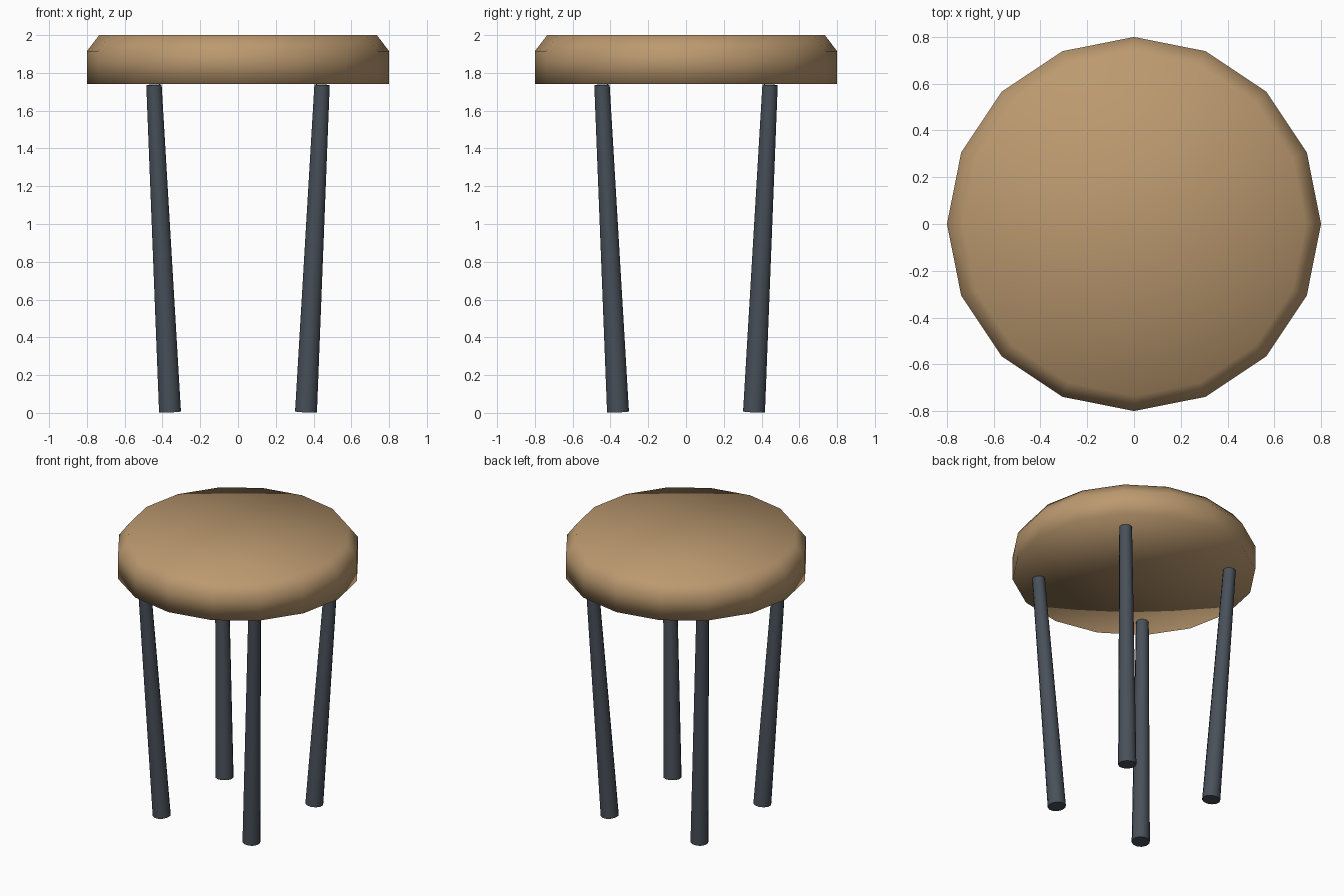
import bpy, bmesh, math
from mathutils import Vector, Matrix

if "Cube" in bpy.data.objects:
    bpy.data.objects.remove(bpy.data.objects["Cube"])


def material(name, color):
    m = bpy.data.materials.new(name)
    m.diffuse_color = color
    m.use_nodes = True
    m.node_tree.nodes["Principled BSDF"].inputs["Base Color"].default_value = m.diffuse_color
    return m


def make_object(name, bm, mat):
    bmesh.ops.recalc_face_normals(bm, faces=bm.faces[:])
    for f in bm.faces:
        f.smooth = True
    mesh = bpy.data.meshes.new(name)
    bm.to_mesh(mesh)
    bm.free()
    mesh.materials.append(mat)
    ob = bpy.data.objects.new(name, mesh)
    bpy.context.collection.objects.link(ob)
    return ob


wood = material("wood", (0.50, 0.32, 0.16, 1))
metal = material("dark_metal", (0.065, 0.08, 0.10, 1))

# Seat: 16-sided disc with a chamfered top rim and fan caps
SIDES = 16
bm = bmesh.new()
rings = []
for r, z in [(0.80, 1.74), (0.80, 1.915), (0.735, 2.0)]:
    rings.append([bm.verts.new((r * math.cos(2 * math.pi * i / SIDES),
                                r * math.sin(2 * math.pi * i / SIDES), z))
                  for i in range(SIDES)])
bottom, top = bm.verts.new((0, 0, 1.74)), bm.verts.new((0, 0, 2.0))
for i in range(SIDES):
    j = (i + 1) % SIDES
    for a, b in zip(rings, rings[1:]):
        bm.faces.new((a[i], a[j], b[j], b[i]))
    bm.faces.new((bottom, rings[0][j], rings[0][i]))
    bm.faces.new((top, rings[-1][i], rings[-1][j]))
make_object("seat", bm, wood)

# Legs: splayed outward at the top, thicker at the foot
for sy, row in ((-1, "front"), (1, "back")):
    for sx, side in ((-1, "left"), (1, "right")):
        foot = Vector((sx * 0.36, sy * 0.36, 0.005))
        head = Vector((sx * 0.445, sy * 0.445, 1.737))
        axis = head - foot
        bm = bmesh.new()
        bmesh.ops.create_cone(
            bm, cap_ends=True, segments=12, radius1=0.06, radius2=0.042,
            depth=axis.length,
            matrix=Matrix.Translation((foot + head) / 2)
            @ axis.to_track_quat('Z', 'Y').to_matrix().to_4x4())
        leg = make_object(f"{row}_{side}_leg", bm, metal)
        bpy.ops.object.select_all(action='DESELECT')
        leg.select_set(True)
        bpy.context.view_layer.objects.active = leg
        bpy.ops.object.shade_smooth_by_angle(angle=math.radians(40))
